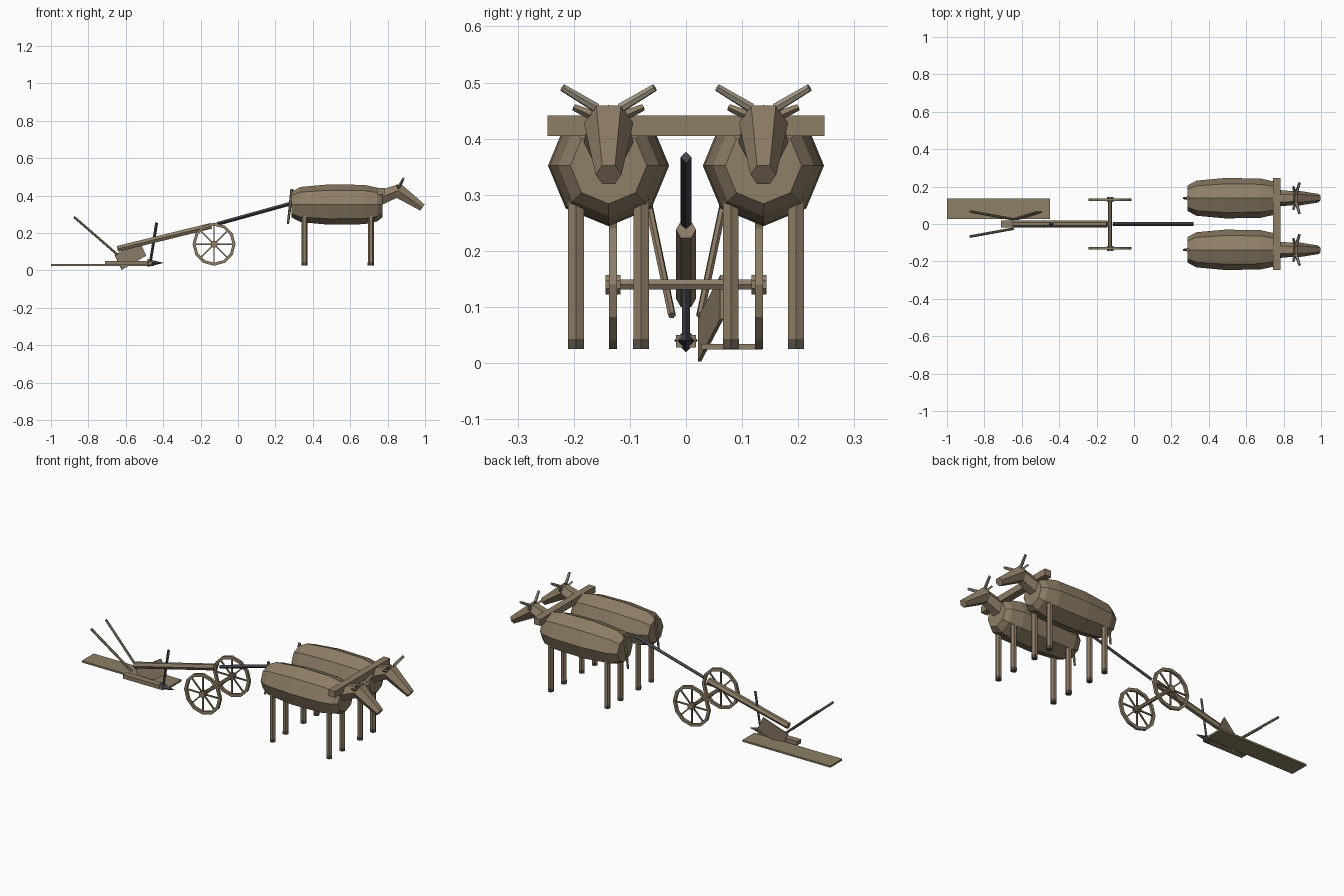
import bpy, math
from mathutils import Vector

cube = bpy.data.objects.get("Cube")
if cube:
    bpy.data.objects.remove(cube)


def material(name, rgb):
    lin = [((c / 255 + 0.055) / 1.055) ** 2.4 for c in rgb] + [1]
    m = bpy.data.materials.new(name)
    m.use_nodes = True
    m.diffuse_color = lin
    bsdf = next(n for n in m.node_tree.nodes if n.type == 'BSDF_PRINCIPLED')
    bsdf.inputs["Base Color"].default_value = lin
    bsdf.inputs["Roughness"].default_value = 0.9
    return m


HIDE = material("ox hide", (142, 126, 102))
WOOD = material("worn wood", (141, 126, 103))
EARTH = material("furrow earth", (140, 128, 102))
HORN = material("horn", (162, 152, 134))
HOOF = material("hoof", (88, 79, 69))
METAL = material("dark iron", (68, 70, 77))


def mesh_object(name, verts, faces, mat):
    me = bpy.data.meshes.new(name)
    me.from_pydata(verts, [], faces)
    me.materials.append(mat)
    ob = bpy.data.objects.new(name, me)
    bpy.context.collection.objects.link(ob)
    return ob


def loft(name, stations, sides, mat, phase=0.0):
    """Closed tube through (point, radius) stations."""
    pts = [Vector(p) for p, r in stations]
    way = (pts[-1] - pts[0]).normalized()
    up = 'Y' if abs(way.z) > 0.95 else 'Z'
    axes = way.to_track_quat('X', up).to_matrix()
    u, v = axes.col[1], axes.col[2]
    verts, faces = [], []
    for p, (_, r) in zip(pts, stations):
        for i in range(sides):
            a = phase + math.tau * i / sides
            verts.append(p + r * (math.cos(a) * u + math.sin(a) * v))
    for s in range(len(pts) - 1):
        for i in range(sides):
            j = (i + 1) % sides
            a, b = s * sides, (s + 1) * sides
            faces.append((a + i, a + j, b + j, b + i))
    faces.append(tuple(reversed(range(sides))))
    faces.append(tuple(range(len(verts) - sides, len(verts))))
    return mesh_object(name, verts, faces, mat)


def rod(name, a, b, r1, r2, sides, mat, phase=0.0):
    return loft(name, [(a, r1), (b, r2)], sides, mat, phase)


def slab(name, corner, ex, ey, ez, mat):
    """Box spanned by three edge vectors from one corner."""
    o, ex, ey, ez = map(Vector, (corner, ex, ey, ez))
    verts = [o + ex * i + ey * j + ez * k for k in (0, 1) for j in (0, 1) for i in (0, 1)]
    faces = [(0, 2, 3, 1), (4, 5, 7, 6), (0, 1, 5, 4), (2, 6, 7, 3), (0, 4, 6, 2), (1, 3, 7, 5)]
    return mesh_object(name, verts, faces, mat)


def box(name, x, y, z, mat):
    return slab(name, (x[0], y[0], z[0]), (x[1] - x[0], 0, 0),
                (0, y[1] - y[0], 0), (0, 0, z[1] - z[0]), mat)


# Oxen
def ox(side, y):
    profile = [(0.286, 0.068), (0.334, 0.094), (0.49, 0.108),
               (0.676, 0.105), (0.745, 0.09), (0.772, 0.068)]
    loft(side + "_ox_body", [((x, y, 0.352), r) for x, r in profile], 8, HIDE)
    rod(side + "_ox_neck", (0.75, y, 0.385), (0.865, y, 0.43), 0.046, 0.036, 6, HIDE)
    rod(side + "_ox_head", (0.853, y, 0.428), (0.986, y, 0.336), 0.044, 0.023, 6, HIDE)
    rod(side + "_ox_tail", (0.289, y, 0.435), (0.267, y, 0.248), 0.009, 0.006, 6, HIDE)
    for s, label in ((1, "left"), (-1, "right")):
        rod(f"{side}_ox_{label}_horn", (0.866, y + s * 0.022, 0.455),
            (0.885, y + s * 0.082, 0.491), 0.009, 0.007, 6, HORN)
        rod(f"{side}_ox_{label}_ear", (0.86, y + s * 0.03, 0.442),
            (0.852, y + s * 0.062, 0.456), 0.009, 0.006, 4, HIDE)
        for x, end in ((0.355, "rear"), (0.71, "front")):
            foot = y + s * 0.058
            rod(f"{side}_ox_{end}_{label}_leg", (x, foot, 0.042), (x, foot, 0.31),
                0.016, 0.016, 6, HIDE)
            rod(f"{side}_ox_{end}_{label}_hoof", (x, foot, 0.025), (x, foot, 0.043),
                0.0165, 0.0165, 6, HOOF)


ox("left", 0.138)
ox("right", -0.138)
box("yoke", (0.742, 0.782), (-0.247, 0.247), (0.405, 0.441), WOOD)


# Wheels and axle
AX, AZ = -0.128, 0.14


def wheel(side, y):
    n, outer, inner, half = 12, 0.115, 0.099, 0.007
    verts, faces = [], []
    for i in range(n):
        a = math.tau * i / n
        for r, w in ((outer, -half), (outer, half), (inner, half), (inner, -half)):
            verts.append((AX + r * math.cos(a), y + w, AZ + r * math.sin(a)))
        for k in range(4):
            a0, b0, m = i * 4, (i + 1) % n * 4, (k + 1) % 4
            faces.append((a0 + k, a0 + m, b0 + m, b0 + k))
    mesh_object(side + "_wheel_rim", verts, faces, WOOD)
    rod(side + "_wheel_hub", (AX, y - 0.0135, AZ), (AX, y + 0.0135, AZ), 0.019, 0.019, 8,
        WOOD, math.pi / 8)
    for i in range(8):
        a = math.tau * i / 8
        tip = (AX + 0.103 * math.cos(a), y, AZ + 0.103 * math.sin(a))
        rod(f"{side}_wheel_spoke_{i + 1}", (AX, y, AZ), tip, 0.005, 0.005, 4, WOOD, math.pi / 4)


wheel("left", 0.13)
wheel("right", -0.13)
rod("axle", (AX, -0.14, AZ), (AX, 0.14, AZ), 0.01, 0.01, 6, WOOD)

# Plough beam and draft pole
rod("beam", (-0.645, 0, 0.115), (-0.143, 0, 0.238), 0.018, 0.018, 6, WOOD)
rod("draft_pole", (-0.112, 0, 0.248), (0.317, 0, 0.367), 0.01, 0.01, 4, METAL)

# Plough body
box("sole", (-0.71, -0.46), (-0.018, 0.018), (0.028, 0.05), WOOD)
rod("share", (-0.485, 0, 0.04), (-0.4, 0, 0.04), 0.021, 0.001, 4, METAL)
rod("coulter", (-0.47, 0, 0.035), (-0.435, 0, 0.255), 0.007, 0.008, 4, METAL)
slab("mouldboard", (-0.62, 0.021, 0.003), (0.13, 0.04, 0.076),
     (-0.002, 0.006, 0), (-0.038, 0, 0.078), WOOD)
for s, label in ((1, "left"), (-1, "right")):
    rod(label + "_handle", (-0.645, s * 0.025, 0.085), (-0.876, s * 0.067, 0.285),
        0.007, 0.007, 6, WOOD)

# Furrow strip beside the plough
box("furrow_strip", (-1.0, -0.448), (0.028, 0.135), (0.024, 0.034), EARTH)
